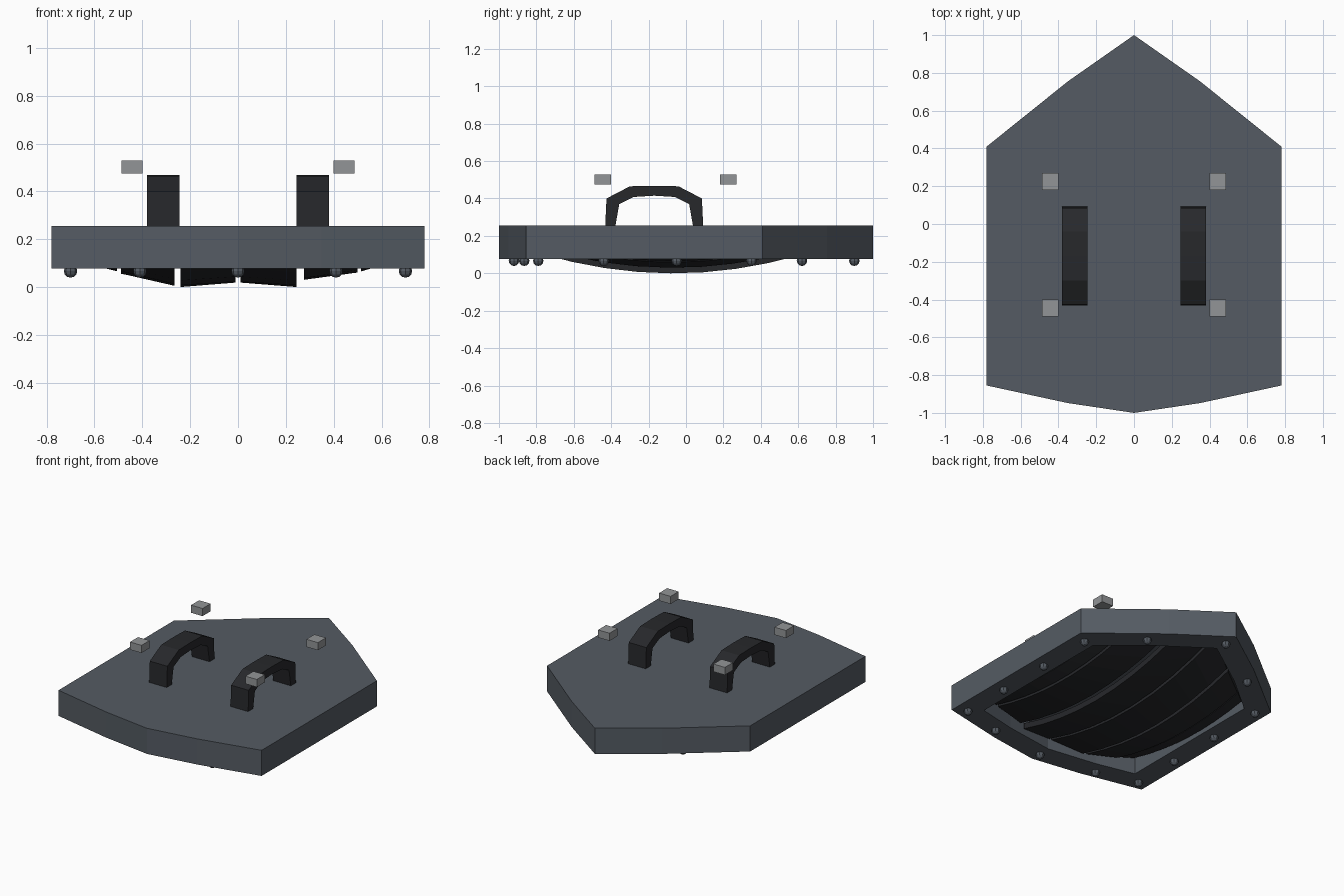
import bpy, bmesh
from mathutils import Matrix

if "Cube" in bpy.data.objects:
    bpy.data.objects.remove(bpy.data.objects["Cube"])


def material(name, rgb):
    m = bpy.data.materials.new(name)
    m.diffuse_color = (*rgb, 1)
    m.use_nodes = True
    m.node_tree.nodes["Principled BSDF"].inputs["Base Color"].default_value = m.diffuse_color
    return m


STEEL = material("steel", (0.09, 0.105, 0.125))
DARK = material("dark", (0.02, 0.021, 0.024))
LIGHT = material("light_metal", (0.29, 0.30, 0.31))


def finish(name, bm, mat):
    bmesh.ops.recalc_face_normals(bm, faces=bm.faces)
    me = bpy.data.meshes.new(name)
    bm.to_mesh(me)
    bm.free()
    me.materials.append(mat)
    ob = bpy.data.objects.new(name, me)
    bpy.context.collection.objects.link(ob)
    return ob


def mirrored(half):
    """Close a right-hand outline that runs from back tip to front tip."""
    return half + [(-x, y) for x, y in half[-2:0:-1]]


OUTER = [(0, 1), (0.35, 0.755), (0.78, 0.41), (0.78, -0.855), (0.35, -0.948), (0, -1)]
INNER = [(0, 0.81), (0.35, 0.565), (0.62, 0.34), (0.62, -0.73), (0.35, -0.79), (0, -0.84)]

# Shield body: flat slab with a recess in the underside
bm = bmesh.new()
rings = []
for pts, z in ((OUTER, 0.255), (OUTER, 0.077), (INNER, 0.077), (INNER, 0.2)):
    rings.append([bm.verts.new((x, y, z)) for x, y in mirrored(pts)])
n = len(rings[0])
for a, b in zip(rings, rings[1:]):
    for i in range(n):
        j = (i + 1) % n
        bm.faces.new((a[i], a[j], b[j], b[i]))
bm.faces.new(rings[0])
bm.faces.new(rings[-1])
finish("shield_body", bm, STEEL)


def lerp_edge(pts, x):
    for (xa, ya), (xb, yb) in zip(pts, pts[1:]):
        if xa <= x <= xb:
            return ya + (yb - ya) * (x - xa) / (xb - xa)
    return pts[-1][1]


# Domed boards: left x, left z, right x, right z at the crown
BOARDS = [(-0.6, 0.09, -0.505, 0.065), (-0.49, 0.055, -0.265, 0.005),
          (-0.24, 0.0, -0.01, 0.018), (0.01, 0.018, 0.245, 0.0),
          (0.275, 0.03, 0.5, 0.06), (0.515, 0.065, 0.6, 0.09)]
STEPS = 8
for k, (x0, z0, x1, z1) in enumerate(BOARDS):
    bm = bmesh.new()
    sections = []
    for s in range(STEPS + 1):
        t = s / STEPS
        low, high = [], []
        for x, z in ((x0, z0), (x1, z1)):
            top = lerp_edge(INNER[:3], abs(x)) - 0.02
            bottom = lerp_edge(INNER[:2:-1], abs(x)) + 0.02
            y = bottom + (top - bottom) * t
            zz = z + 0.21 * (y + 0.07) ** 2
            low.append(bm.verts.new((x, y, zz)))
            high.append(bm.verts.new((x, y, zz + 0.04)))
        sections.append([low[0], low[1], high[1], high[0]])
    for a, b in zip(sections, sections[1:]):
        for i in range(4):
            j = (i + 1) % 4
            bm.faces.new((a[i], a[j], b[j], b[i]))
    bm.faces.new(sections[0])
    bm.faces.new(sections[-1])
    finish(f"board_{k + 1}", bm, DARK)

# Rivets around the rim
RIVETS = [(0, 0.9), (0.41, 0.62), (0.70, 0.35), (0.70, -0.05),
          (0.70, -0.44), (0.70, -0.79), (0.41, -0.865), (0, -0.92)]
bm = bmesh.new()
for x, y in mirrored(RIVETS):
    bmesh.ops.create_uvsphere(bm, u_segments=8, v_segments=6, radius=0.028,
                              matrix=Matrix.Translation((x, y, 0.067)))
finish("rim_rivets", bm, STEEL)

# Arched grips on the top
ARCH_OUT = [(-0.432, 0.25), (-0.425, 0.40), (-0.30, 0.465), (-0.17, 0.468),
            (-0.04, 0.465), (0.085, 0.40), (0.092, 0.25)]
ARCH_IN = [(-0.378, 0.25), (-0.357, 0.37), (-0.28, 0.408), (-0.17, 0.415),
           (-0.06, 0.408), (0.017, 0.37), (0.038, 0.25)]
for side, name in ((-1, "left"), (1, "right")):
    bm = bmesh.new()
    secs = []
    for (yo, zo), (yi, zi) in zip(ARCH_OUT, ARCH_IN):
        secs.append([bm.verts.new((side * x, y, z)) for x, y, z in
                     ((0.245, yo, zo), (0.38, yo, zo), (0.38, yi, zi), (0.245, yi, zi))])
    for a, b in zip(secs, secs[1:]):
        for i in range(4):
            j = (i + 1) % 4
            bm.faces.new((a[i], a[j], b[j], b[i]))
    bm.faces.new(secs[0])
    bm.faces.new(secs[-1])
    finish(f"{name}_grip", bm, DARK)

    # Small buckle blocks beside each grip
    for y, end in ((-0.445, "front"), (0.225, "back")):
        bm = bmesh.new()
        bmesh.ops.create_cube(bm, size=1, matrix=Matrix.Translation((side * 0.443, y, 0.502))
                              @ Matrix.Diagonal((0.088, 0.088, 0.053, 1)))
        finish(f"{name}_{end}_buckle", bm, LIGHT)
